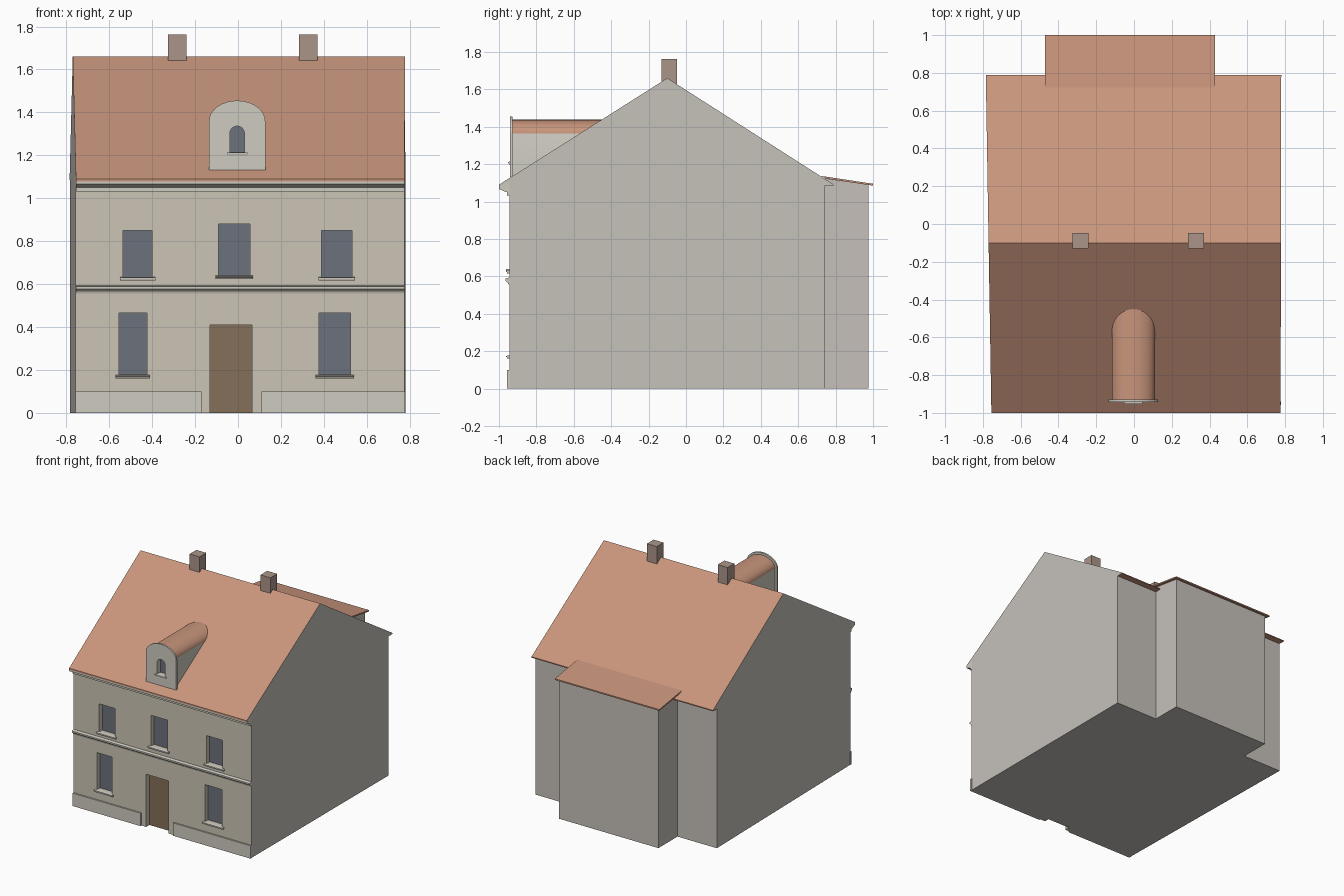
import bpy, bmesh
from math import sin, cos, pi, radians
from mathutils import Vector

if "Cube" in bpy.data.objects:
    bpy.data.objects.remove(bpy.data.objects["Cube"])


def material(name, r, g, b):
    m = bpy.data.materials.new(name)
    m.diffuse_color = (r, g, b, 1)
    m.use_nodes = True
    m.node_tree.nodes["Principled BSDF"].inputs["Base Color"].default_value = m.diffuse_color
    return m


CREAM = material("cream_plaster", .60, .56, .46)
WALL = material("plain_wall", .565, .53, .49)
TRIM = material("trim_stone", .62, .60, .53)
TILE = material("roof_tile", .58, .30, .20)
GLASS = material("window_glass", .15, .17, .20)
WOOD = material("door_wood", .235, .162, .098)
BRICK = material("chimney_brick", .41, .30, .25)


def loft(name, ring_a, ring_b, mat):
    """Closed solid between two matching rings of points."""
    bm = bmesh.new()
    a = [bm.verts.new(p) for p in ring_a]
    b = [bm.verts.new(p) for p in ring_b]
    bm.faces.new(a)
    bm.faces.new(b)
    for i in range(len(a)):
        j = (i + 1) % len(a)
        bm.faces.new((a[i], a[j], b[j], b[i]))
    bmesh.ops.recalc_face_normals(bm, faces=bm.faces)
    mesh = bpy.data.meshes.new(name)
    bm.to_mesh(mesh)
    bm.free()
    mesh.materials.append(mat)
    ob = bpy.data.objects.new(name, mesh)
    bpy.context.collection.objects.link(ob)
    return ob


# The plan is slightly wider at the back
def left(y):
    return -.755 - .0165 * (y + 1)


def right(y):
    return .776 + .002 * (y + 1)


def prism_x(name, pts, mat, x0=None, x1=None):
    return loft(name,
                [(left(y) if x0 is None else x0, y, z) for y, z in pts],
                [(right(y) if x1 is None else x1, y, z) for y, z in pts], mat)


def prism_y(name, pts, y0, y1, mat):
    return loft(name, [(x, y0, z) for x, z in pts], [(x, y1, z) for x, z in pts], mat)


def box(name, x0, x1, y0, y1, z0, z1, mat):
    return prism_y(name, [(x0, z0), (x1, z0), (x1, z1), (x0, z1)], y0, y1, mat)


def arch(x0, x1, z0, spring, top, n=12):
    c, r = (x0 + x1) / 2, (x1 - x0) / 2
    return [(x0, z0), (x1, z0)] + [
        (c + r * cos(pi * i / n), spring + (top - spring) * sin(pi * i / n)) for i in range(n + 1)]


def paint(ob, mat, test):
    ob.data.materials.append(mat)
    for p in ob.data.polygons:
        if test(p):
            p.material_index = len(ob.data.materials) - 1


def cut(ob, cutter):
    m = ob.modifiers.new("opening", 'BOOLEAN')
    m.operation, m.solver, m.object = 'DIFFERENCE', 'EXACT', cutter
    bpy.context.view_layer.objects.active = ob
    bpy.ops.object.modifier_apply(modifier=m.name)
    bpy.data.objects.remove(cutter)


def edit(ob, fn):
    bm = bmesh.new()
    bm.from_mesh(ob.data)
    fn(bm)
    bm.to_mesh(ob.data)
    bm.free()


def sill(name, x0, x1, z, y=-.945):
    prism_x(name, [(y + .01, z - .014), (y - .011, z - .014), (y - .013, z - .007),
                   (y - .018, z - .006), (y - .018, z), (y + .01, z + .003)], TRIM, x0, x1)


# Main body with gables
body = prism_x("house_body", [(-.945, 0), (.74, 0), (.74, 1.112), (-.1, 1.648), (-.945, 1.113)], WALL)

# Windows and door: cut opening, set-back panel, sill
openings = [
    ("upper_left_window", -.535, -.40, .63, .85), ("upper_middle_window", -.09, .055, .638, .88),
    ("upper_right_window", .39, .53, .63, .85), ("lower_left_window", -.555, -.425, .175, .465),
    ("lower_right_window", .377, .525, .175, .465), ("front_door", -.13, .065, 0, .41)]
for name, x0, x1, z0, z1 in openings:
    door = z0 == 0
    cut(body, box("cutter", x0, x1, -1.1, -.90, -.1 if door else z0, z1, CREAM))
    box(name, x0, x1, -.905, -.895, z0, z1, WOOD if door else GLASS)
    if not door:
        sill(name + "_sill", x0 - .015, x1 + .015, z0)
paint(body, CREAM, lambda p: p.center.y < -.85 and abs(p.center.x) < .74)

# Plinth either side of the door
box("plinth_left", left(-1) - .003, -.17, -.957, -.94, 0, .10, TRIM)
box("plinth_right", .11, right(-1) + .003, -.957, -.94, 0, .10, TRIM)

# String course and eaves cornice
prism_x("string_course", [(-.94, .557), (-.95, .557), (-.953, .566), (-.966, .577),
                          (-.966, .588), (-.94, .595)], TRIM)
prism_x("cornice", [(-.94, 1.032), (-.958, 1.032), (-.958, 1.05), (-.97, 1.054), (-1, 1.067),
                    (-1, 1.079), (-.94, 1.116)], TRIM)

# Main roof, flush with the gables
roof = prism_x("main_roof", [(-1, 1.09), (-.1, 1.66), (.788, 1.092), (.788, 1.084), (.735, 1.084),
                             (.735, 1.115), (-.1, 1.648), (-1, 1.078)], TILE)
paint(roof, WALL, lambda p: abs(p.normal.x) > .9)

# Rear extension with lean-to roof
prism_x("rear_extension", [(.74, 0), (.975, 0), (.975, 1.089), (.74, 1.123)], WALL, -.445, .41)
prism_x("rear_extension_roof", [(.722, 1.137), (1, 1.095), (1, 1.085), (.75, 1.122)], TILE, -.47, .43)

# Chimneys
for name, x in (("chimney_left", -.325), ("chimney_right", .285)):
    box(name, x, x + .085, -.13, -.048, 1.627, 1.762, BRICK)

# Barrel dormer trimmed where it meets the roof slope
dormer = prism_y("dormer_body", arch(-.117, .11, 1.12, 1.365, 1.438), -.935, -.40, TRIM)


def trim_to_slope(bm):
    bmesh.ops.delete(bm, geom=[f for f in bm.faces if abs(f.normal.y) > .9], context='FACES')
    bmesh.ops.bisect_plane(bm, geom=bm.verts[:] + bm.edges[:] + bm.faces[:],
                           plane_co=(0, -.1, 1.657), plane_no=Vector((0, -.57, .9)), clear_inner=True)


edit(dormer, trim_to_slope)
paint(dormer, TILE, lambda p: p.normal.z > .05)
bpy.ops.object.select_all(action='DESELECT')
dormer.select_set(True)
bpy.context.view_layer.objects.active = dormer
bpy.ops.object.shade_smooth_by_angle(angle=radians(35))

# Dormer front with a small arched window
front = prism_y("dormer_front", arch(-.135, .127, 1.132, 1.36, 1.455, 16), -.942, -.928, TRIM)
opening = arch(-.038, .03, 1.212, 1.302, 1.336)
cut(front, prism_y("cutter", opening, -1, -.85, TRIM))
recess = prism_y("dormer_window", opening, -.94, -.90, TRIM)


def open_front(bm):
    bmesh.ops.delete(bm, geom=[f for f in bm.faces if f.normal.y < -.9], context='FACES')
    bmesh.ops.reverse_faces(bm, faces=bm.faces[:])


edit(recess, open_front)
paint(recess, GLASS, lambda p: abs(p.normal.y) > .9)
sill("dormer_sill", -.052, .045, 1.212, -.935)
